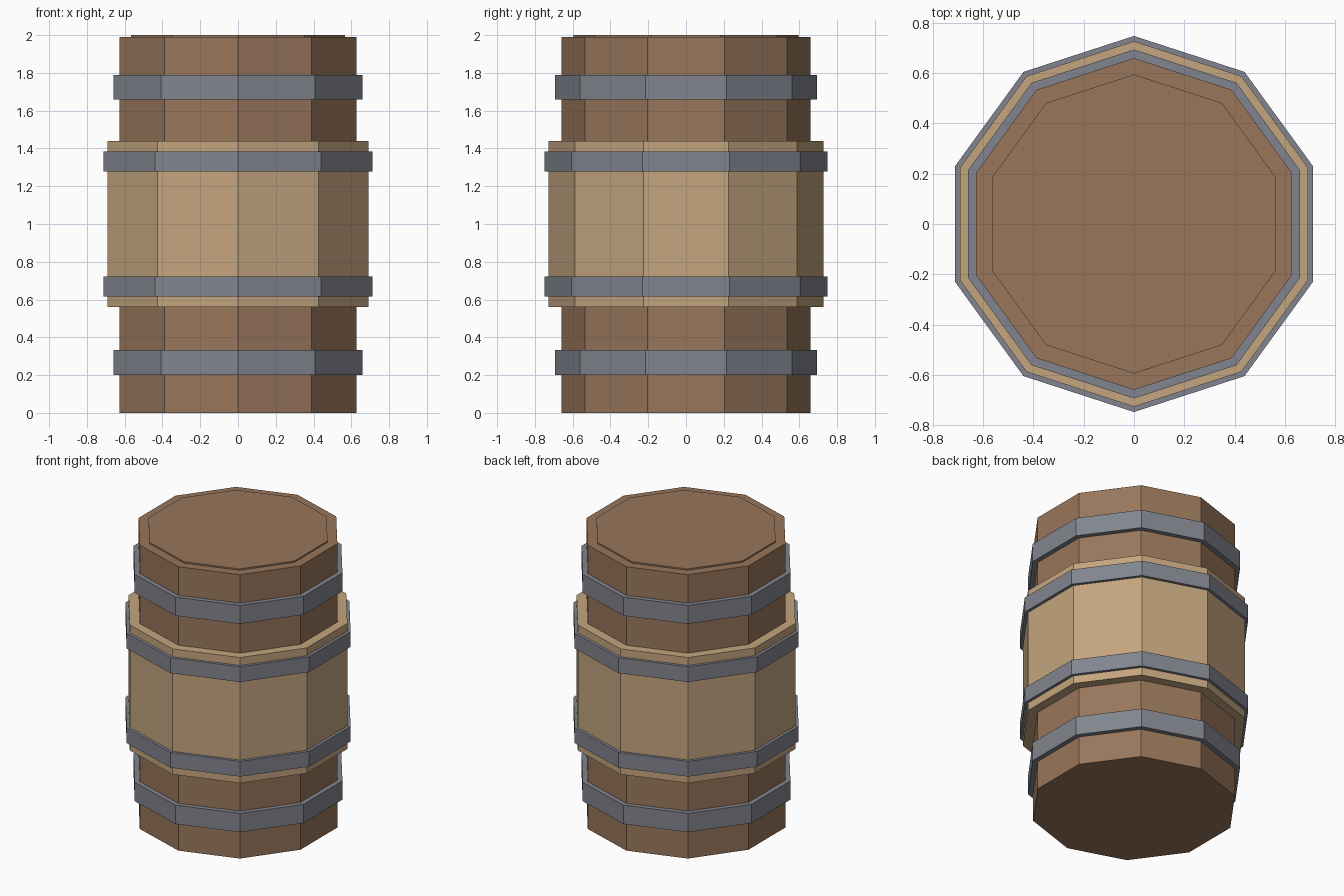
import bpy, bmesh, math

if "Cube" in bpy.data.objects:
    bpy.data.objects.remove(bpy.data.objects["Cube"])

SIDES = 10


def material(name, rgb):
    m = bpy.data.materials.new(name)
    lin = [((c / 255 + 0.055) / 1.055) ** 2.4 for c in rgb]
    m.diffuse_color = (*lin, 1)
    m.use_nodes = True
    m.node_tree.nodes["Principled BSDF"].inputs["Base Color"].default_value = m.diffuse_color
    return m


brown = material("brown wood", (152, 118, 91))
tan = material("tan wood", (196, 165, 127))
grey = material("grey iron", (129, 133, 142))


def decagon(name, radius, z0, z1, mat, inner=None):
    """Ten-sided prism with a corner on +y and -y; a ring when inner is given."""
    bm = bmesh.new()

    def loop(r, z):
        return [bm.verts.new((r * math.sin(2 * math.pi * i / SIDES),
                              r * math.cos(2 * math.pi * i / SIDES), z))
                for i in range(SIDES)]

    def bridge(a, b):
        for i in range(SIDES):
            j = (i + 1) % SIDES
            bm.faces.new((a[i], a[j], b[j], b[i]))

    lo, hi = loop(radius, z0), loop(radius, z1)
    bridge(lo, hi)
    if inner:
        ilo, ihi = loop(inner, z0), loop(inner, z1)
        bridge(hi, ihi)
        bridge(ihi, ilo)
        bridge(ilo, lo)
    else:
        bm.faces.new(lo)
        bm.faces.new(hi)
    bmesh.ops.recalc_face_normals(bm, faces=bm.faces)
    mesh = bpy.data.meshes.new(name)
    bm.to_mesh(mesh)
    bm.free()
    mesh.materials.append(mat)
    obj = bpy.data.objects.new(name, mesh)
    bpy.context.collection.objects.link(obj)
    return obj


# Wooden body, raised lid and wide middle section
decagon("barrel_body", 0.66, 0.0, 1.99, brown)
decagon("lid", 0.595, 1.95, 2.0, brown)
decagon("middle_staves", 0.727, 0.56, 1.44, tan, 0.65)

# Iron hoops
for name, r, z0, z1, inner in (
        ("lower_end_hoop", 0.694, 0.20, 0.332, 0.65),
        ("lower_middle_hoop", 0.748, 0.615, 0.722, 0.715),
        ("upper_middle_hoop", 0.748, 1.278, 1.385, 0.715),
        ("upper_end_hoop", 0.694, 1.66, 1.79, 0.65)):
    decagon(name, r, z0, z1, grey, inner)
